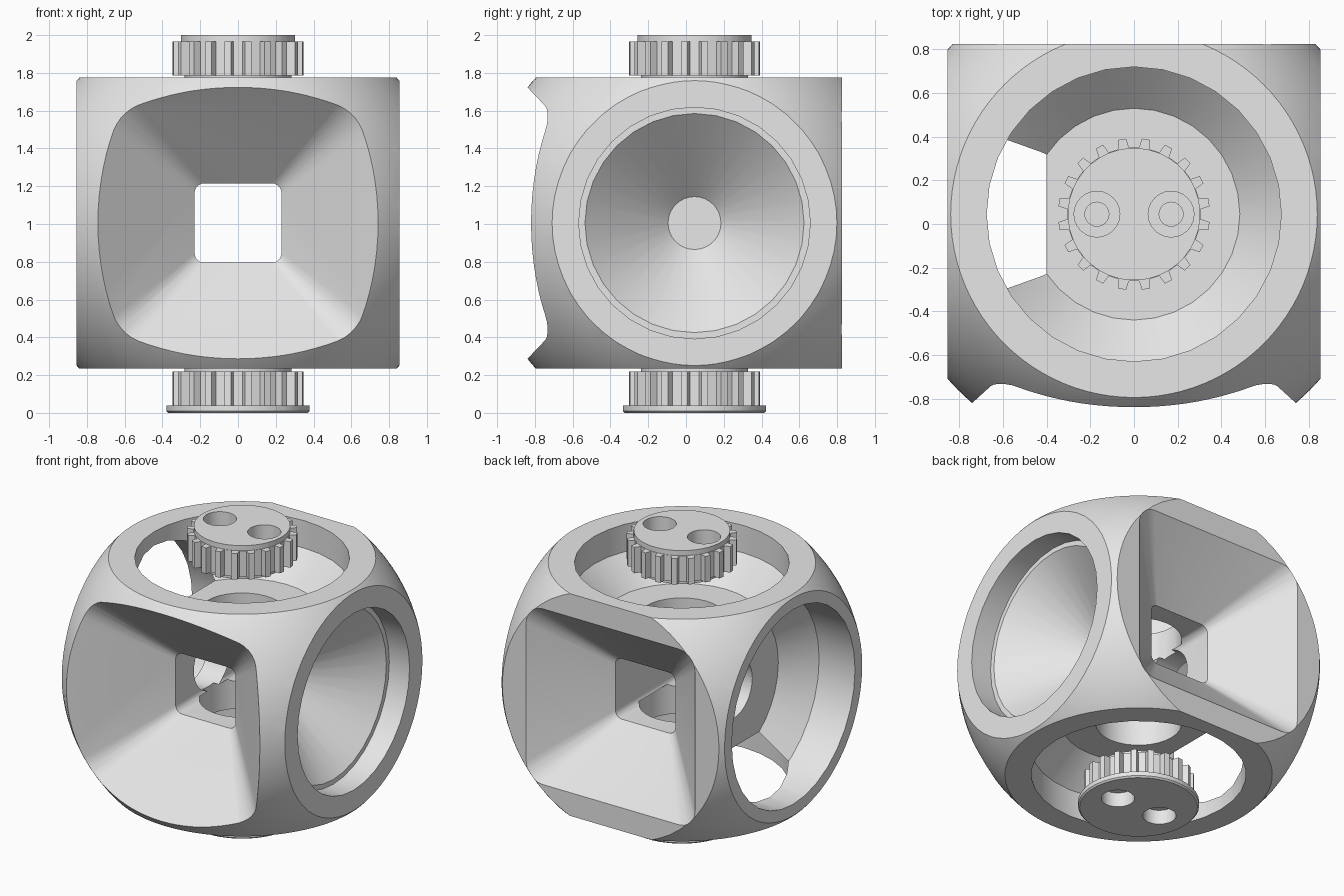
import bpy, bmesh
from math import sin, cos, pi, radians
from mathutils import Matrix, Vector

if "Cube" in bpy.data.objects:
    bpy.data.objects.remove(bpy.data.objects["Cube"], do_unlink=True)

CENTRE = Vector((0, 0.045, 1.005))

grey = bpy.data.materials.new("plain_grey")
grey.use_nodes = True
grey.diffuse_color = (0.8, 0.8, 0.8, 1)
grey.node_tree.nodes["Principled BSDF"].inputs["Base Color"].default_value = (0.8, 0.8, 0.8, 1)


def finish(bm, name, matrix):
    """Turn a bmesh into an object, moved by matrix."""
    bmesh.ops.transform(bm, matrix=matrix, verts=bm.verts)
    bmesh.ops.recalc_face_normals(bm, faces=bm.faces)
    mesh = bpy.data.meshes.new(name)
    bm.to_mesh(mesh)
    bm.free()
    mesh.materials.append(grey)
    obj = bpy.data.objects.new(name, mesh)
    bpy.context.scene.collection.objects.link(obj)
    return obj


def skin(name, rings, matrix):
    """Closed solid through a list of matching rings of points."""
    bm = bmesh.new()
    loops = [[bm.verts.new(p) for p in ring] for ring in rings]
    n = len(loops[0])
    for a, b in zip(loops, loops[1:]):
        for i in range(n):
            j = (i + 1) % n
            bm.faces.new((a[i], a[j], b[j], b[i]))
    bm.faces.new(loops[0])
    bm.faces.new(loops[-1])
    return finish(bm, name, matrix)


def lathe(name, profile, matrix, sides=32):
    """Revolve (radius, height) pairs around the local z axis."""
    rings = [[(r * cos(2 * pi * i / sides), r * sin(2 * pi * i / sides), z)
              for i in range(sides)] for r, z in profile]
    return skin(name, rings, matrix)


def boolean(target, tool, operation):
    mod = target.modifiers.new(operation.lower(), 'BOOLEAN')
    mod.operation = operation
    mod.solver = 'EXACT'
    mod.object = tool
    bpy.context.view_layer.objects.active = target
    bpy.ops.object.modifier_apply(modifier=mod.name)
    bpy.data.objects.remove(tool, do_unlink=True)


def smooth(obj, degrees):
    bpy.ops.object.select_all(action='DESELECT')
    obj.select_set(True)
    bpy.context.view_layer.objects.active = obj
    bpy.ops.object.shade_smooth_by_angle(angle=radians(degrees))


def rounded_rect(w, h, r, y, steps=6):
    points = []
    for k, (sx, sz) in enumerate(((1, 1), (-1, 1), (-1, -1), (1, -1))):
        for i in range(steps):
            a = pi / 2 * (k + i / (steps - 1))
            points.append((sx * (w - r) + r * cos(a), y, sz * (h - r) + r * sin(a)))
    return points


# Body: a ball trimmed to a box
to_centre = Matrix.Translation(CENTRE)
bm = bmesh.new()
bmesh.ops.create_uvsphere(bm, u_segments=96, v_segments=48, radius=1.14)
body = finish(bm, "body_shell", to_centre)
bm = bmesh.new()
bmesh.ops.create_cube(bm, size=1)
bmesh.ops.scale(bm, vec=(1.71, 2.08, 1.54), verts=bm.verts)
boolean(body, finish(bm, "trim_box", to_centre @ Matrix.Translation((0, -0.26, 0))), 'INTERSECT')

# Square tunnel flaring out to the front and back
def funnel_ring(d):
    flare = max(abs(d) - 0.4, 0)
    return rounded_rect(0.23 + 1.1 * flare, 0.21 + 1.05 * flare, 0.05 + 0.2 * flare, d)

boolean(body, skin("tunnel_cutter", [funnel_ring(d) for d in (-1.4, -0.4, 0.4, 1.4)],
                   to_centre), 'DIFFERENCE')

# Stepped round wells: top, bottom and the open side
for axis, angle, hole in (('X', 0, 0.27), ('X', 180, 0.27), ('Y', -90, 0.2)):
    well = [(0.675, 1.0), (0.675, 0.58), (0.485, 0.4), (hole, 0.4), (hole, 0.19)]
    turn = Matrix.Rotation(radians(angle), 4, axis)
    boolean(body, lathe("well_cutter", well, to_centre @ turn), 'DIFFERENCE')

# Cone-shaped dish on the other side
dish = [(0.613, 1.0), (0.613, 0.7), (0.58, 0.7), (0.14, 0.3)]
boolean(body, lathe("dish_cutter", dish,
                    to_centre @ Matrix.Rotation(radians(90), 4, 'Y')), 'DIFFERENCE')
smooth(body, 25)


# Toothed knobs with two counterbored holes each
TEETH = 20
STEPS = (-0.26, -0.17, 0.17, 0.26)

def knob_ring(root, tip, z):
    points = []
    for t in range(TEETH):
        for k, s in enumerate(STEPS):
            a = 2 * pi * (t + 0.5 + s) / TEETH
            r = tip if k in (1, 2) else root
            points.append((r * cos(a), r * sin(a), z))
    return points


def knob(name, rings, matrix, top):
    obj = skin(name, [knob_ring(*r) for r in rings], matrix)
    for x in (-0.17, 0.17):
        bore = [(0.105, top + 0.1), (0.105, top - 0.1), (0.055, top - 0.1), (0.055, top - 0.17)]
        boolean(obj, lathe("bore_cutter", bore, matrix @ Matrix.Translation((x, 0, 0)), 24),
                'DIFFERENCE')
    smooth(obj, 25)


base = [(0.285, 0.285, 0), (0.285, 0.285, 0.025), (0.306, 0.348, 0.025)]
knob("top_knob",
     base + [(0.306, 0.348, 0.205), (0.303, 0.303, 0.205), (0.303, 0.303, 0.24)],
     Matrix.Translation((0, CENTRE.y, 1.76)), 0.24)
knob("bottom_knob",
     base + [(0.306, 0.348, 0.205), (0.38, 0.38, 0.205), (0.38, 0.38, 0.235), (0.37, 0.37, 0.245)],
     Matrix.Translation((0, CENTRE.y, 0.245)) @ Matrix.Rotation(pi, 4, 'X'), 0.245)
